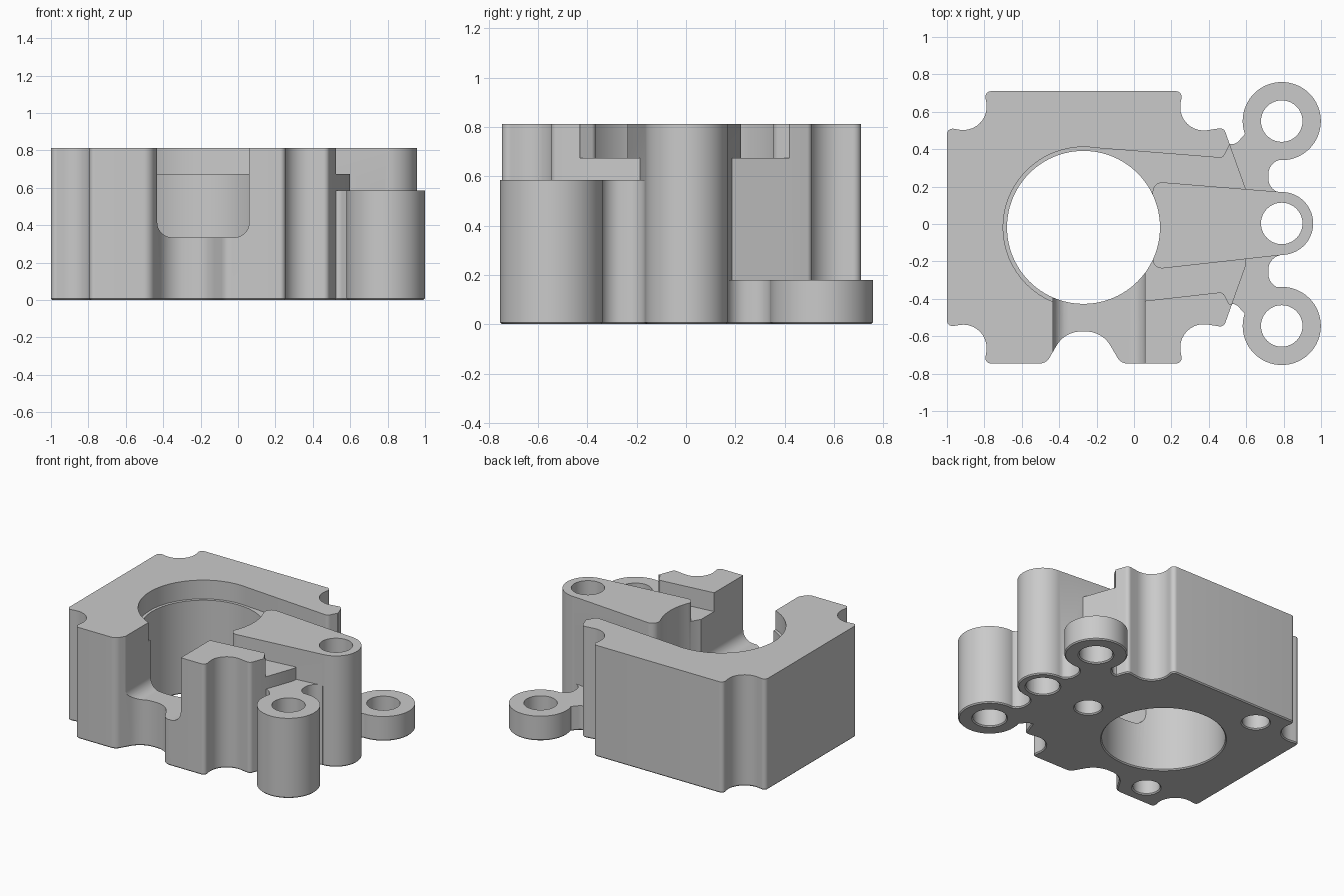
import bpy, bmesh
from math import pi, cos, sin, tan, radians
from mathutils import Vector

if "Cube" in bpy.data.objects:
    bpy.data.objects.remove(bpy.data.objects["Cube"], do_unlink=True)

TOP, FLOOR = 0.812, 0.675      # block height, slot floor height
MID_X, MID_Y = -0.27, -0.018   # bore centre


def rounded(points, steps=10):
    """Outline of (x, y, radius) corners with filleted corners."""
    out = []
    for i, (x, y, r) in enumerate(points):
        p = Vector((x, y))
        if r == 0:
            out.append(p)
            continue
        a = (Vector(points[i - 1][:2]) - p).normalized()
        b = (Vector(points[(i + 1) % len(points)][:2]) - p).normalized()
        half = a.angle(b) / 2
        centre = p + (a + b).normalized() * (r / sin(half))
        start = p + a * (r / tan(half)) - centre
        end = p + b * (r / tan(half)) - centre
        sweep = pi - 2 * half
        for k in range(steps + 1):
            t = sweep * k / steps
            out.append(centre + (start * sin(sweep - t) + end * sin(t)) / sin(sweep))
    return out


def circle(x, y, r, n=64):
    return [Vector((x + r * cos(2 * pi * k / n), y + r * sin(2 * pi * k / n)))
            for k in range(n)]


def prism(name, outline, low, high, along_y=False):
    """Extrude an outline up z, or an x-z outline along y."""
    bm = bmesh.new()
    place = (lambda p, h: (p.x, h, p.y)) if along_y else (lambda p, h: (p.x, p.y, h))
    face = bm.faces.new([bm.verts.new(place(p, low)) for p in outline])
    ext = bmesh.ops.extrude_face_region(bm, geom=[face], use_keep_orig=True)
    move = Vector((0, high - low, 0)) if along_y else Vector((0, 0, high - low))
    verts = [g for g in ext["geom"] if isinstance(g, bmesh.types.BMVert)]
    bmesh.ops.translate(bm, verts=verts, vec=move)
    bmesh.ops.recalc_face_normals(bm, faces=bm.faces)
    mesh = bpy.data.meshes.new(name)
    bm.to_mesh(mesh)
    bm.free()
    ob = bpy.data.objects.new(name, mesh)
    bpy.context.collection.objects.link(ob)
    return ob


def combine(body, tool, operation):
    """Apply a boolean and discard the tool."""
    mod = body.modifiers.new("boolean", "BOOLEAN")
    mod.operation, mod.object, mod.solver = operation, tool, "EXACT"
    graph = bpy.context.evaluated_depsgraph_get()
    mesh = bpy.data.meshes.new_from_object(body.evaluated_get(graph))
    body.modifiers.clear()
    body.data = mesh
    bpy.data.objects.remove(tool, do_unlink=True)


def mirror_y(points):
    return [(x, 2 * MID_Y - y, r) for x, y, r in reversed(points)]


# Main block: scalloped corners, slanted right wall, front groove
back = [(0.6, 0.18, 0), (0.48, 0.515, 0.03), (0.22, 0.475, 0.125), (0.26, 0.71, 0.03),
        (-0.80, 0.71, 0.03), (-0.76, 0.475, 0.125), (-1, 0.515, 0.03)]
groove = [(-0.47, -0.746, 0.06), (-0.37, -0.575, 0.15),
          (-0.17, -0.575, 0.15), (-0.07, -0.746, 0.06)]
front = mirror_y(back)
housing = prism("housing", rounded(back + front[:3] + groove + front[3:]), 0, TOP)

# Lever slot and counterbore at the top
slot = [(MID_X, 0.412, 0), (MID_X, -0.448, 0), (0.475, -0.364, 0.03), (0.51, -0.43, 0),
        (1, -0.43, 0), (1, 0.42, 0), (0.51, 0.42, 0), (0.475, 0.353, 0.03)]
combine(housing, prism("slot_cutter", rounded(slot), FLOOR, 1), "DIFFERENCE")
combine(housing, prism("counterbore", circle(MID_X, MID_Y, 0.43), FLOOR, 1), "DIFFERENCE")

# Front window with rounded lower corners
window = [(-0.432, 0.335, 0.08), (0.06, 0.335, 0.08), (0.06, 1, 0), (-0.432, 1, 0)]
combine(housing, prism("window_cutter", rounded(window), -0.9, -0.2, True), "DIFFERENCE")

# Central arm with its lug
arm = [(0.1, 0.227, 0.05), (0.8, 0.17, 0), (0.8, -0.165, 0), (0.1, -0.243, 0.05)]
combine(housing, prism("arm", rounded(arm), 0, TOP), "UNION")
combine(housing, prism("lug", circle(0.79, 0.003, 0.168), 0, TOP), "UNION")

# Side ears on webs: low at the back, tall at the front
web = [(0.4, 0.05, 0), (0.4, 0.46, 0), (0.46, 0.46, 0), (0.53, 0.41, 0.05),
       (0.61, 0.5, 0), (0.8, 0.5, 0), (0.8, 0.345, 0), (0.718, 0.345, 0.08),
       (0.718, 0.165, 0.08), (0.8, 0.165, 0), (0.8, 0.05, 0)]
for side, height, ear_y in ((1, 0.18, 0.55), (-1, 0.585, -0.545)):
    outline = rounded([(x, y * side, r) for x, y, r in web])
    combine(housing, prism("web", outline, 0, height), "UNION")
    combine(housing, prism("ear", circle(0.79, ear_y, 0.209), 0, height), "UNION")

# Main bore, pin holes and blind holes in the underside
combine(housing, prism("bore", circle(MID_X, MID_Y, 0.409, 96), -1, 1), "DIFFERENCE")
for y in (0.55, 0.003, -0.545):
    combine(housing, prism("pin_hole", circle(0.79, y, 0.111, 40), -1, 1), "DIFFERENCE")
for turn in (0, 120, 240):
    x = MID_X + 0.65 * cos(radians(turn))
    y = MID_Y + 0.65 * sin(radians(turn))
    combine(housing, prism("blind_hole", circle(x, y, 0.09, 32), -1, 0.4), "DIFFERENCE")

# Small chamfer around the underside
bm = bmesh.new()
bm.from_mesh(housing.data)
bmesh.ops.remove_doubles(bm, verts=bm.verts, dist=0.0005)
bmesh.ops.dissolve_limit(bm, angle_limit=0.005, verts=bm.verts, edges=bm.edges)
rim = [e for e in bm.edges if all(abs(v.co.z) < 1e-4 for v in e.verts)
       and len(e.link_faces) == 2 and e.calc_face_angle(0) > 1]
bmesh.ops.bevel(bm, geom=rim, offset=0.008, segments=1, affect="EDGES", clamp_overlap=False)
bm.to_mesh(housing.data)
bm.free()

# Plain grey metal
metal = bpy.data.materials.new("grey_metal")
metal.use_nodes = True
grey = (0.59, 0.59, 0.59, 1)
metal.diffuse_color = grey
metal.node_tree.nodes["Principled BSDF"].inputs["Base Color"].default_value = grey
housing.data.materials.clear()
housing.data.materials.append(metal)

bpy.ops.object.select_all(action="DESELECT")
housing.select_set(True)
bpy.context.view_layer.objects.active = housing
bpy.ops.object.shade_smooth_by_angle(angle=radians(30))
